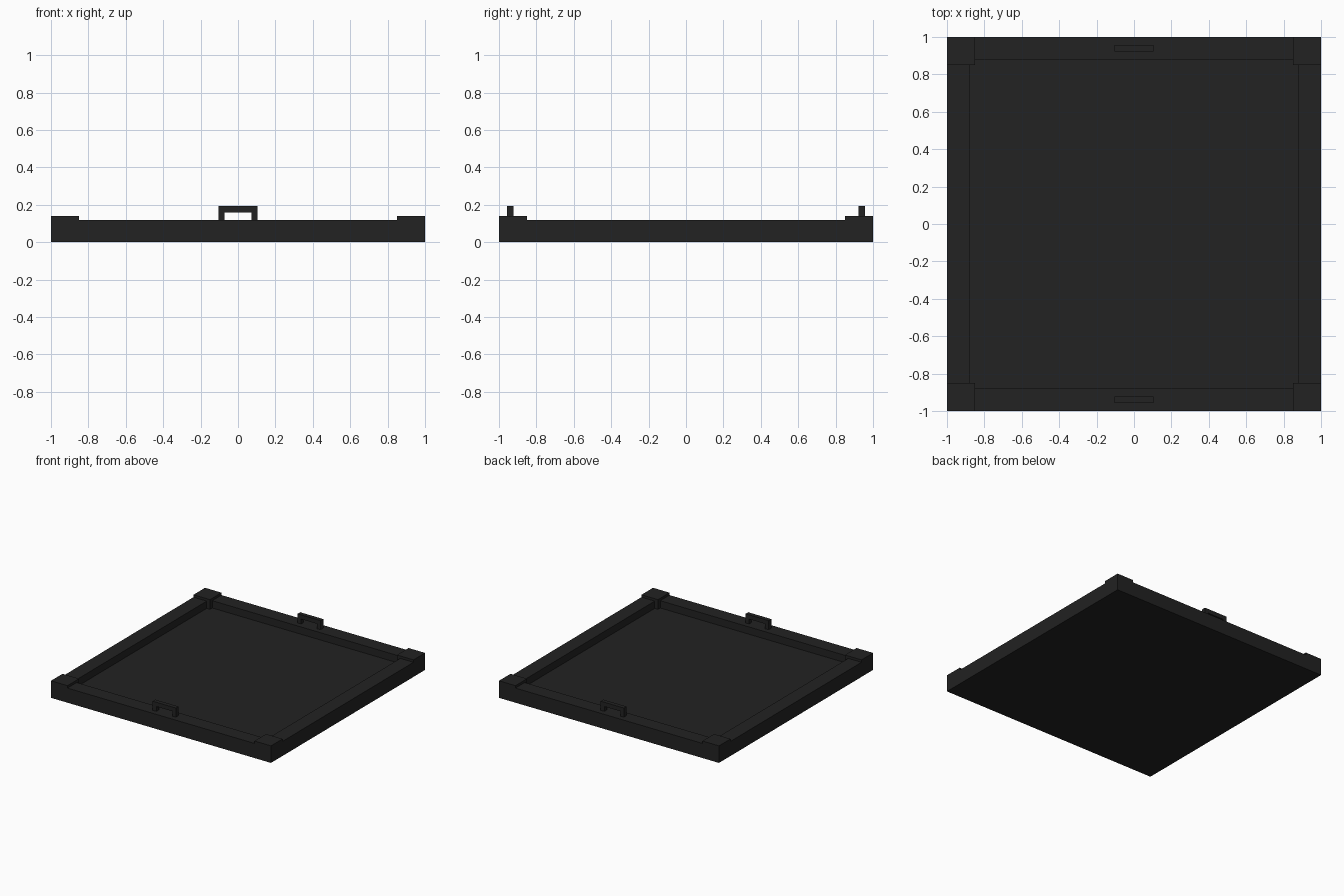
import bpy

if "Cube" in bpy.data.objects:
    bpy.data.objects.remove(bpy.data.objects["Cube"])

black = bpy.data.materials.new("matte black")
black.diffuse_color = (0.016, 0.016, 0.016, 1)
black.use_nodes = True
black.node_tree.nodes["Principled BSDF"].inputs["Base Color"].default_value = black.diffuse_color


def box(name, x, y, z):
    """Axis-aligned box from (min, max) ranges."""
    bpy.ops.mesh.primitive_cube_add(
        size=1, location=[(a + b) / 2 for a, b in (x, y, z)])
    ob = bpy.context.object
    ob.name = name
    ob.scale = [b - a for a, b in (x, y, z)]
    bpy.ops.object.transform_apply(location=True, rotation=False, scale=True)
    ob.data.materials.append(black)
    return ob


def span(s, a, b):
    """Range a..b mirrored to side s."""
    return tuple(sorted((s * a, s * b)))


C = 0.85    # inner edge of corner blocks
R = 0.88    # inner edge of rim

# Tray floor
box("tray_floor", (-R, R), (-R, R), (0, 0.06))

for s, end, side in ((-1, "front", "left"), (1, "back", "right")):
    # Rim walls
    box(end + "_rim", (-C, C), span(s, R, 1), (0, 0.12))
    box(side + "_rim", span(s, R, 1), (-C, C), (0, 0.12))
    # Raised corner blocks
    for t, lr in ((-1, "left"), (1, "right")):
        box(f"{end}_{lr}_corner", span(t, C, 1), span(s, C, 1), (0, 0.14))
        # Handle posts
        box(f"{end}_{lr}_handle_post", span(t, 0.073, 0.105),
            span(s, 0.923, 0.957), (0.12, 0.16))
    # Handle grip
    box(end + "_handle_grip", (-0.105, 0.105),
        span(s, 0.923, 0.957), (0.16, 0.195))
